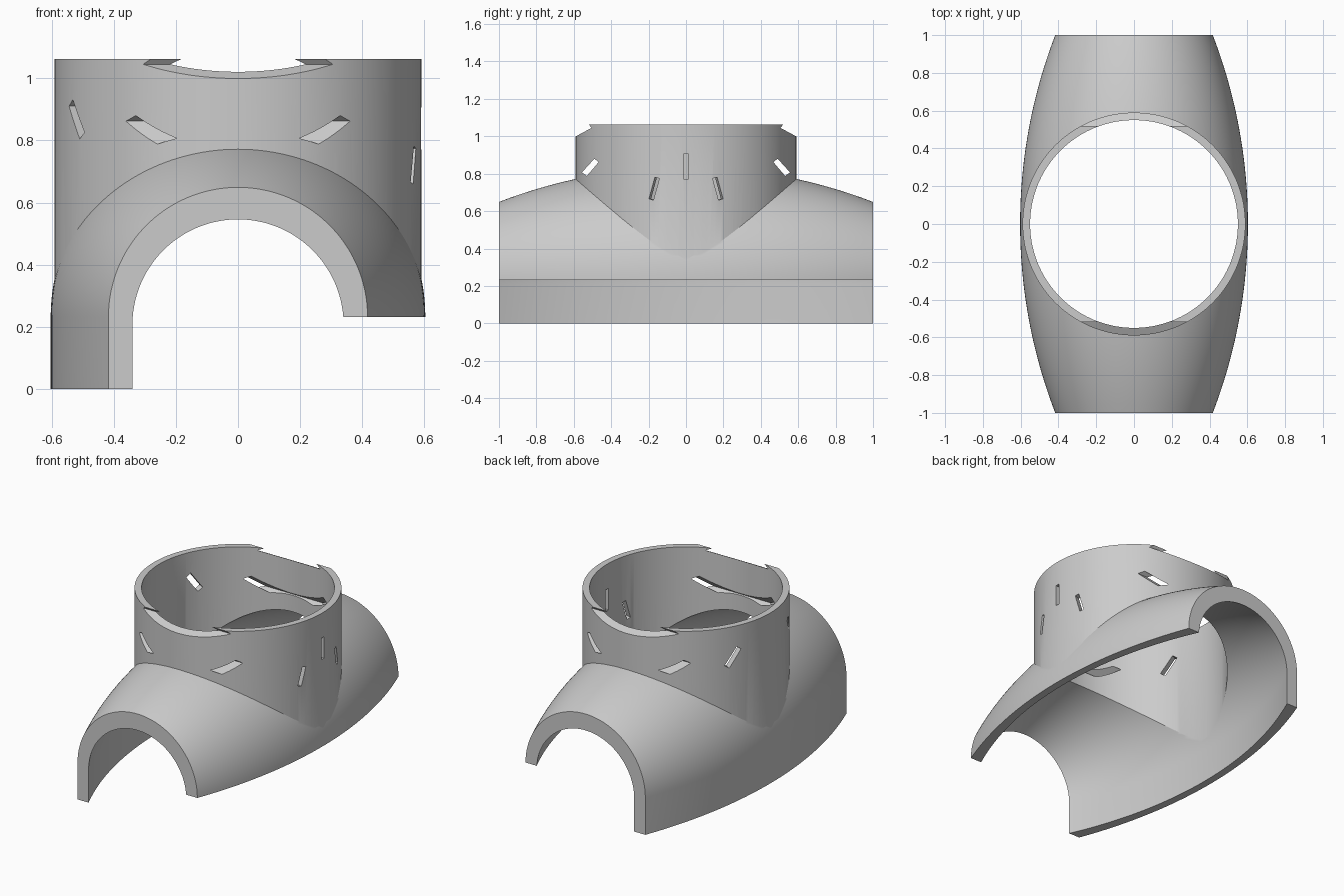
import bpy, bmesh
from math import pi, sin, cos, sqrt, radians
from mathutils import Matrix

if "Cube" in bpy.data.objects:
    bpy.data.objects.remove(bpy.data.objects["Cube"])

AXIS_Z = 0.232           # springing height of the arch
COLLAR_R, BORE_R = 0.59, 0.55
TOP = 1.062

grey = bpy.data.materials.new("plain_grey")
grey.use_nodes = True
grey.diffuse_color = (0.6, 0.6, 0.6, 1)
grey.node_tree.nodes["Principled BSDF"].inputs["Base Color"].default_value = (0.6, 0.6, 0.6, 1)


def finish(bm, name):
    bmesh.ops.recalc_face_normals(bm, faces=bm.faces)
    mesh = bpy.data.meshes.new(name)
    bm.to_mesh(mesh)
    bm.free()
    mesh.materials.append(grey)
    obj = bpy.data.objects.new(name, mesh)
    bpy.context.collection.objects.link(obj)
    return obj


def loft(name, rings):
    """Solid through a list of matching closed sections."""
    bm = bmesh.new()
    loops = [[bm.verts.new(p) for p in ring] for ring in rings]
    for a, b in zip(loops, loops[1:]):
        for i in range(len(a)):
            j = (i + 1) % len(a)
            bm.faces.new((a[i], a[j], b[j], b[i]))
    bm.faces.new(loops[0])
    bm.faces.new(loops[-1])
    return finish(bm, name)


def barrel(name, r_end, r_mid, centre_z, floor, half, rows=48, steps=72):
    """Arched solid along y whose radius bulges along a circular arc."""
    sag = r_mid - r_end
    big = (1 + sag * sag) / (2 * sag)
    rings = []
    for k in range(rows + 1):
        y = half * (2 * k / rows - 1)
        r = r_mid - big + sqrt(big * big - y * y)
        arc = [(-r * cos(pi * i / steps), y, centre_z + r * sin(pi * i / steps))
               for i in range(steps + 1)]
        rings.append([(-r, y, floor)] + arc + [(r, y, floor)])
    return loft(name, rings)


def cylinder(name, r, z0, z1, steps=144):
    return loft(name, [[(r * cos(2 * pi * i / steps), r * sin(2 * pi * i / steps), z)
                        for i in range(steps)] for z in (z0, z1)])


def prism(name, profile, half, flip):
    """Profile in the yz plane extruded across x."""
    return loft(name, [[(x, flip * y, z) for y, z in profile] for x in (-half, half)])


def box(name, size, matrix):
    bm = bmesh.new()
    bmesh.ops.create_cube(bm, size=1)
    bm.transform(matrix @ Matrix.Diagonal((*size, 1)))
    return finish(bm, name)


def combine(target, tool, operation):
    mod = target.modifiers.new("combine", 'BOOLEAN')
    mod.operation, mod.object, mod.solver = operation, tool, 'EXACT'
    bpy.context.view_layer.update()
    result = bpy.data.meshes.new_from_object(
        target.evaluated_get(bpy.context.evaluated_depsgraph_get()))
    target.modifiers.clear()
    target.data = result
    bpy.data.objects.remove(tool)


# Arched shell with the round collar
body = barrel("arched_shell_with_collar", 0.417, 0.603, AXIS_Z, 0, 1)
combine(body, cylinder("collar", COLLAR_R, 0.3, TOP), 'UNION')

# Hollow inside, shortened side and bore
cutters = [
    barrel("cavity", 0.34, 0.556, 0.206, -0.1, 1.02),
    box("short_side", (2, 3, 1), Matrix.Translation((1, 0, AXIS_Z - 0.5))),
    cylinder("bore", BORE_R, 0.2, 1.3),
]

# Slanted slots and rim scoops, front and back
slot = [(-0.556, 0.807), (-0.53, 0.788), (-0.467, 0.862), (-0.49, 0.88)]
scoop = [(-0.505, 1.045), (-0.52, 1.063), (-0.55, 1.1), (-0.7, 1.1), (-0.7, 0.94)]
for flip in (1, -1):
    cutters.append(prism("slanted_slot", slot, 0.45, flip))
    cutters.append(prism("rim_scoop", scoop, 0.45, flip))

# Upright slots round the sides: angle, height, length, width, lean
slots = [(0, 0.838, 0.135, 0.026, 0)]
for s in (1, -1):
    slots.append((s * 16.8, 0.72, 0.12, 0.026, s * 16))
    slots.append((180 - s * 28, 0.868, 0.13, 0.036, -s * 36))
for angle, z, length, width, lean in slots:
    place = (Matrix.Rotation(radians(angle), 4, 'Z')
             @ Matrix.Translation((0.57, 0, z))
             @ Matrix.Rotation(radians(lean), 4, 'X'))
    cutters.append(box("side_slot", (0.12, width, length), place))

for tool in cutters:
    combine(body, tool, 'DIFFERENCE')

bpy.ops.object.select_all(action='DESELECT')
body.select_set(True)
bpy.context.view_layer.objects.active = body
bpy.ops.object.shade_smooth_by_angle(angle=radians(25))
